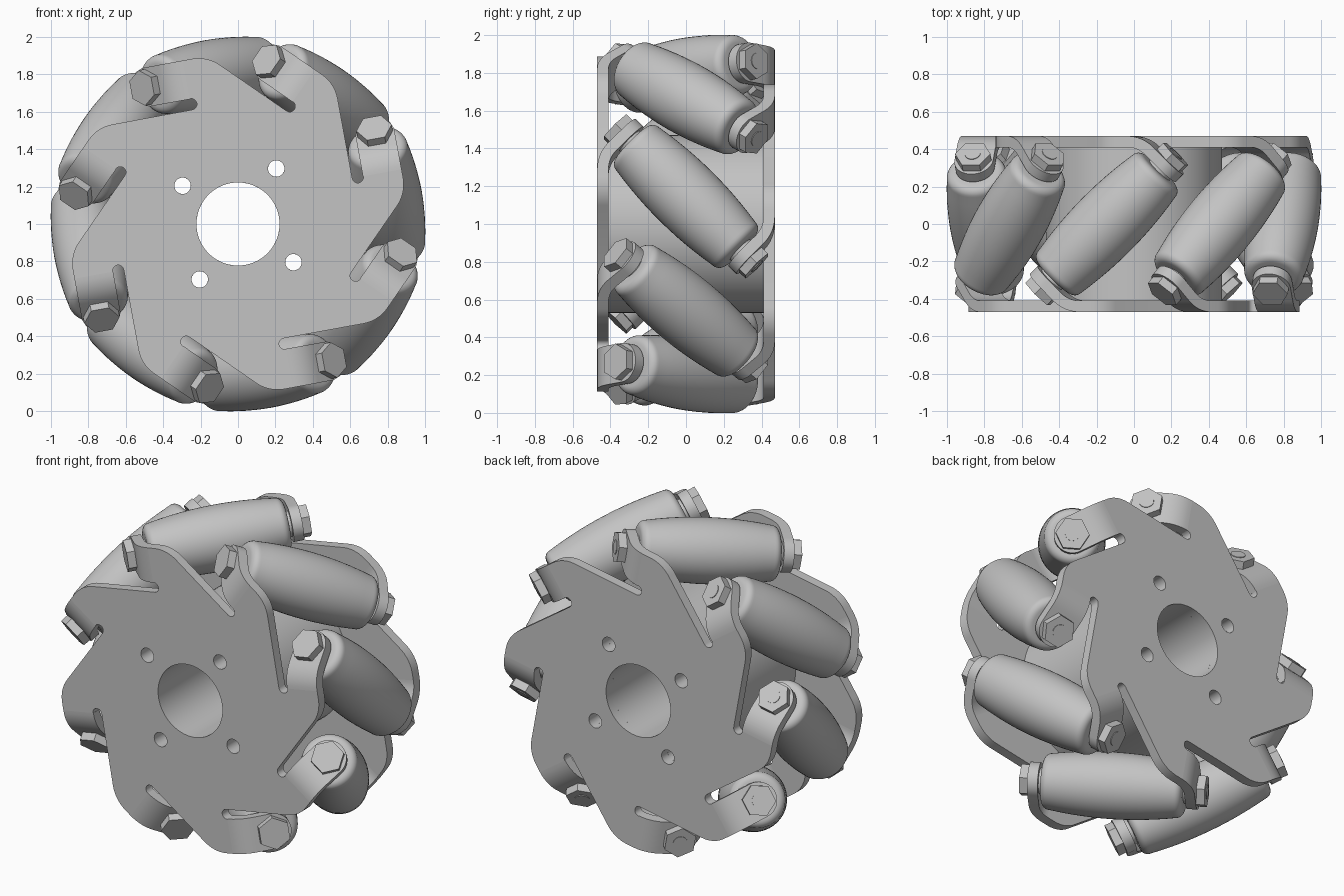
import bpy, bmesh
from math import sin, cos, pi, radians
from mathutils import Matrix, Vector

cube = bpy.data.objects.get("Cube")
if cube:
    bpy.data.objects.remove(cube, do_unlink=True)

COUNT = 8
PHASE = radians(10.4)      # angle of the first roller centre
AXLE_R = 0.808             # distance of roller centres from the wheel axis
TAB_W = 0.105              # half width of a bent tab
PLATE_T = 0.06
PLATE_Z = 0.44             # mid-plane of each side plate
BEND_T, BEND_R = 0.13, 0.169

# Wheel space: axis along local z, local +z becomes the front (-y)
STAND = Matrix.Translation((0, 0, 1)) @ Matrix.Rotation(pi / 2, 4, 'X')
FLIP = Matrix.Rotation(pi, 4, Vector((cos(PHASE), sin(PHASE), 0)))

metal = bpy.data.materials.new("light_grey")
metal.use_nodes = True
GREY = (0.55, 0.55, 0.55, 1)
metal.diffuse_color = GREY
metal.node_tree.nodes["Principled BSDF"].inputs["Base Color"].default_value = GREY


def finish(bm, name):
    """Turn a bmesh into a smooth mesh that keeps its sharp edges."""
    bmesh.ops.remove_doubles(bm, verts=bm.verts, dist=0.0002)
    bmesh.ops.recalc_face_normals(bm, faces=bm.faces)
    me = bpy.data.meshes.new(name)
    bm.to_mesh(me)
    bm.free()
    me.materials.append(metal)
    me.shade_smooth()
    me.set_sharp_from_angle(angle=radians(30))
    return me


def place(name, me, matrix):
    ob = bpy.data.objects.new(name, me)
    bpy.context.collection.objects.link(ob)
    ob.matrix_world = STAND @ matrix


def circle(r, n, cx=0, cy=0):
    return [(cx + r * cos(2 * pi * i / n), cy + r * sin(2 * pi * i / n)) for i in range(n)]


def slab(name, loops, half):
    """Filled outline with holes, extruded both ways."""
    cu = bpy.data.curves.new(name, 'CURVE')
    cu.dimensions, cu.fill_mode, cu.extrude = '2D', 'BOTH', half
    for pts in loops:
        sp = cu.splines.new('POLY')
        sp.points.add(len(pts) - 1)
        for p, (x, y) in zip(sp.points, pts):
            p.co = (x, y, 0, 1)
        sp.use_cyclic_u = True
    tmp = bpy.data.objects.new(name, cu)
    bpy.context.collection.objects.link(tmp)
    dg = bpy.context.evaluated_depsgraph_get()
    raw = bpy.data.meshes.new_from_object(tmp.evaluated_get(dg))
    bm = bmesh.new()
    bm.from_mesh(raw)
    bpy.data.objects.remove(tmp)
    bpy.data.curves.remove(cu)
    bpy.data.meshes.remove(raw)
    return finish(bm, name)


def lathe(name, profile, n):
    """Closed solid of revolution from (radius, height) points."""
    bm = bmesh.new()
    rings = [[bm.verts.new((x, y, z)) for x, y in circle(r, n)] for r, z in profile]
    for a, b in zip(rings, rings[1:]):
        for i in range(n):
            j = (i + 1) % n
            bm.faces.new((a[i], a[j], b[j], b[i]))
    bm.faces.new(rings[0])
    bm.faces.new(rings[-1])
    return finish(bm, name)


def tab_mesh():
    """Strip that bends 45 degrees inward and ends in a half disc."""
    path = []
    for i in range(9):
        a = radians(45) * i / 8
        path.append((BEND_T + BEND_R * sin(a), PLATE_Z - BEND_R * (1 - cos(a)), a, TAB_W))
    t0, z0, a, _ = path[-1]
    for i in range(13):
        b = radians(88) * i / 12
        d = (0.1 + TAB_W * sin(b)) * cos(a)
        path.append((t0 + d, z0 - d, a, TAB_W * cos(b)))
    bm = bmesh.new()
    rings = []
    for t, z, a, w in path:
        ring = []
        for side, face in ((-1, -1), (1, -1), (1, 1), (-1, 1)):
            h = face * PLATE_T / 2
            ring.append(bm.verts.new((AXLE_R + side * w, t + h * sin(a), z + h * cos(a))))
        rings.append(ring)
    for p, q in zip(rings, rings[1:]):
        for i in range(4):
            j = (i + 1) % 4
            bm.faces.new((p[i], p[j], q[j], q[i]))
    bm.faces.new(rings[0])
    bm.faces.new(rings[-1])
    return finish(bm, "tab")


# Plate outline: rounded shoulder, tab root, then rounded slot, repeated per arm
OUTER = AXLE_R + TAB_W
SLOT_U, SLOT_R = 0.675, 0.03
CORNER_R = 0.2
arm = []
corner_t = OUTER - (SLOT_U - SLOT_R) / cos(pi / 4) + CORNER_R * 0.414
for i in range(9):
    a = radians(135 - 45 * i / 8)
    arm.append((corner_t + CORNER_R * cos(a), OUTER - CORNER_R + CORNER_R * sin(a)))
arm.append((BEND_T, OUTER))
for i in range(9):
    a = radians(90 + 180 * i / 8)
    arm.append((BEND_T + SLOT_R * cos(a), SLOT_U + SLOT_R * sin(a)))
outline = []
for k in range(COUNT):
    f = PHASE + k * 2 * pi / COUNT
    outline += [(u * cos(f) - t * sin(f), u * sin(f) + t * cos(f)) for t, u in arm]

# Bore and four bolt holes, shared by the plates and the hub
holes = [circle(0.222, 64)]
for k in range(4):
    f = PHASE + pi / 4 + k * pi / 2
    holes.append(circle(0.044, 24, 0.36 * cos(f), 0.36 * sin(f)))

plate = slab("side_plate", [outline] + holes, PLATE_T / 2)
hub = slab("hub", [circle(0.47, 96)] + holes, PLATE_Z - PLATE_T / 2)
place("hub", hub, Matrix())
tab = tab_mesh()

# Barrel roller with filleted ends
barrel = [(0.19 - 0.225 * s * s, s) for s in (0.06 * i for i in range(7))]
for i in range(1, 7):
    a = radians(15 * i)
    barrel.append((0.116 + 0.045 * cos(a), 0.36 + 0.045 * sin(a)))
barrel.append((0.085, 0.405))
roller = lathe("roller", [(r, -s) for r, s in reversed(barrel[1:])] + barrel, 48)

axle = lathe("axle", [(0.075, -0.44), (0.075, 0.44)], 32)
hex_end = lathe("hex_end", [(0.096, 0.475), (0.096, 0.53)], 6)
bolt_tip = lathe("bolt_tip", [(0.042, 0.5), (0.042, 0.534)], 24)

# Side plates with their bent tabs
for side, flip in (("front", Matrix()), ("back", FLIP)):
    place(side + "_plate", plate, flip @ Matrix.Translation((0, 0, PLATE_Z)))
    for k in range(COUNT):
        turn = Matrix.Rotation(PHASE + k * 2 * pi / COUNT, 4, 'Z')
        place(f"{side}_tab_{k + 1}", tab, flip @ turn)

# Rollers on slanted axles, bolt head in front and nut behind
for k in range(COUNT):
    frame = (Matrix.Rotation(PHASE + k * 2 * pi / COUNT, 4, 'Z')
             @ Matrix.Translation((AXLE_R, 0, 0))
             @ Matrix.Rotation(radians(-45), 4, 'X'))
    over = frame @ Matrix.Rotation(pi, 4, 'X')
    place(f"roller_{k + 1}", roller, frame)
    place(f"axle_{k + 1}", axle, frame)
    place(f"bolt_head_{k + 1}", hex_end, frame)
    place(f"nut_{k + 1}", hex_end, over)
    place(f"bolt_tip_{k + 1}", bolt_tip, over)
